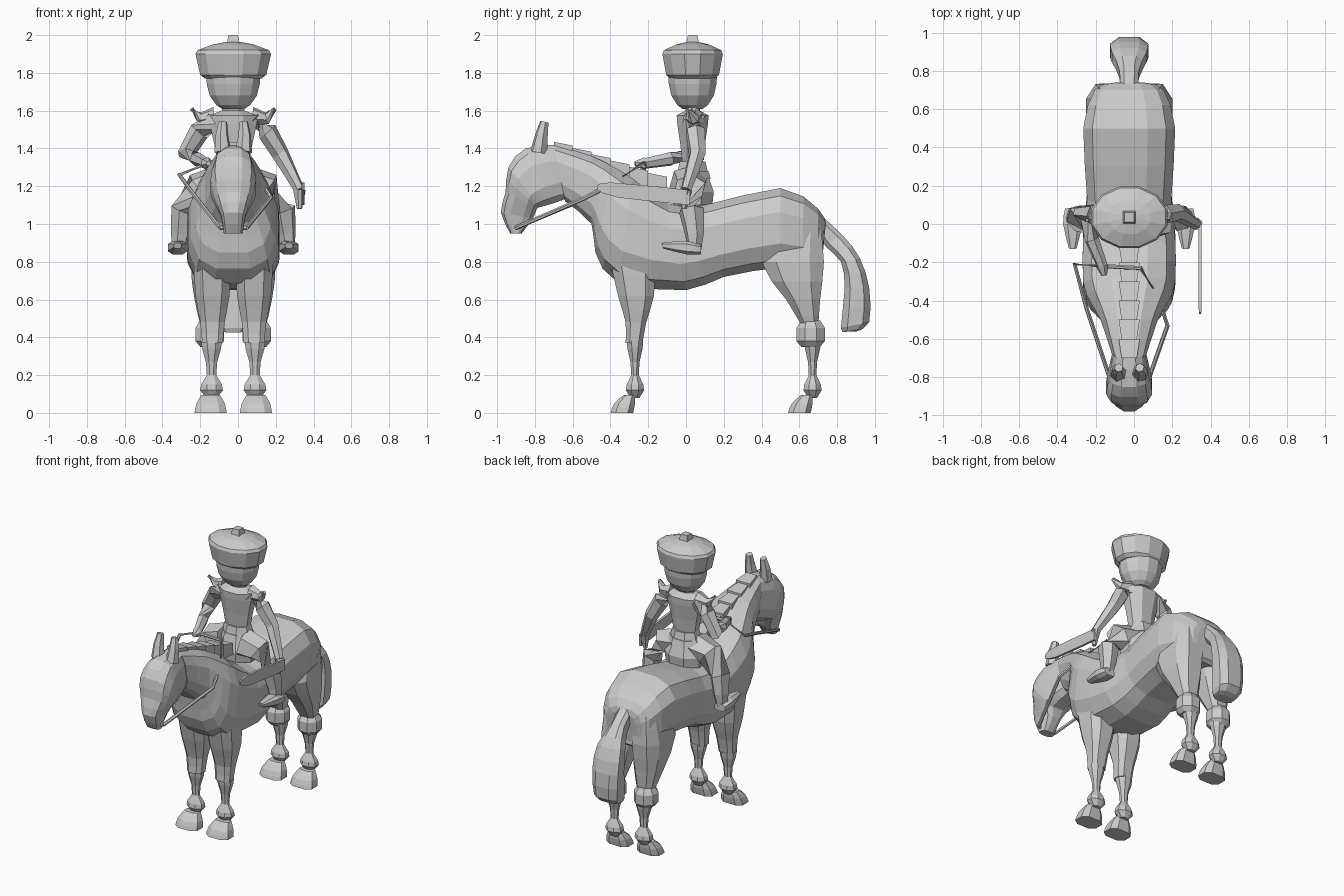
import bpy, bmesh
from math import sin, cos, pi, copysign
from mathutils import Vector

cube = bpy.data.objects.get("Cube")
if cube:
    bpy.data.objects.remove(cube, do_unlink=True)

grey = bpy.data.materials.new("plain_grey")
grey.use_nodes = True
tone = (0.6, 0.6, 0.6, 1)
grey.diffuse_color = tone
grey.node_tree.nodes["Principled BSDF"].inputs["Base Color"].default_value = tone

middle = -0.025  # centre line of horse and rider
sides_of_body = {"left": 1, "right": -1}


def at(side, out, y, z):
    """Point measured outwards from the centre line."""
    return Vector((middle + side * out, y, z))


def skin(name, rings):
    """Bridge equal rings of points into a closed solid."""
    bm = bmesh.new()
    rows = [[bm.verts.new(point) for point in ring] for ring in rings]
    for lower, upper in zip(rows, rows[1:]):
        for i in range(len(lower)):
            bm.faces.new((lower[i - 1], lower[i], upper[i], upper[i - 1]))
    bm.faces.new(rows[0])
    bm.faces.new(rows[-1])
    bmesh.ops.recalc_face_normals(bm, faces=bm.faces)
    mesh = bpy.data.meshes.new(name)
    bm.to_mesh(mesh)
    bm.free()
    mesh.materials.append(grey)
    obj = bpy.data.objects.new(name, mesh)
    bpy.context.collection.objects.link(obj)


def oval(centre, across, along, count, power=1):
    """Ring reaching two half axes; a power below one makes it boxier."""
    def soften(value):
        return copysign(abs(value / cos(pi / count)) ** power, value)
    angles = [2 * pi * (i + 0.5) / count for i in range(count)]
    return [centre + across * soften(cos(a)) + along * soften(sin(a)) for a in angles]


def refine(sections):
    """Add one section on the smooth curve between each pair."""
    rows = [Vector(section) for section in sections]
    padded = [rows[0], *rows, rows[-1]]
    result = []
    for before, start, end, after in zip(padded, padded[1:], padded[2:], padded[3:]):
        result += [start, (9 * (start + end) - before - after) / 16]
    return result + [rows[-1]]


def loft(name, sections, side=1, out=0, count=12):
    """Sections give y and z of both profile edges, then the half width."""
    rings = []
    for y_first, z_first, y_second, z_second, width in refine(sections):
        first, second = at(side, out, y_first, z_first), at(side, out, y_second, z_second)
        rings.append(oval((first + second) / 2, (first - second) / 2,
                          Vector((width, 0, 0)), count, 0.7))
    skin(name, rings)


def column(name, sections, side, out):
    """Level sections give height, front y, back y and half width."""
    loft(name, [(front, z, back, z, width) for z, front, back, width in sections],
         side, out, count=8)


def spindle(name, foot, profile, depth=0.8, count=8):
    """Turned shape above a foot point from heights and radii, flattened in y."""
    skin(name, [oval(foot + Vector((0, 0, z)), Vector((radius, 0, 0)),
                     Vector((0, radius * depth, 0)), count) for z, radius in profile])


def limb(name, path, start, end, count=6):
    """Tapering tube along a path."""
    rings = []
    for i, point in enumerate(path):
        heading = path[min(i + 1, len(path) - 1)] - path[max(i - 1, 0)]
        across = heading.orthogonal().normalized()
        along = heading.normalized().cross(across)
        radius = start + (end - start) * i / (len(path) - 1)
        rings.append(oval(point, across * radius, along * radius, count))
    skin(name, rings)


# Horse trunk and neck, rump to poll
loft("horse_body", [
    (.74, 1, .72, .8, .1), (.7, 1.08, .7, .76, .18), (.5, 1.19, .5, .77, .24),
    (.1, 1.1, .2, .72, .22), (-.1, 1.11, 0, .65, .24), (-.28, 1.24, -.36, .69, .24),
    (-.38, 1.3, -.48, .85, .2), (-.5, 1.36, -.5, 1, .15), (-.7, 1.42, -.64, 1.12, .09)])

# Horse head, poll to muzzle
loft("horse_head", [
    (-.68, 1.42, -.62, 1.14, .08), (-.85, 1.4, -.7, 1.11, .105), (-.94, 1.3, -.77, 1.09, .12),
    (-.955, 1.17, -.79, 1.08, .1), (-.98, 1.06, -.81, 1.03, .065), (-.93, .95, -.87, .95, .05)])

# Tail
loft("tail", [
    (.62, 1.13, .66, 1, .05), (.82, .95, .74, .88, .05), (.92, .82, .82, .8, .09),
    (.97, .66, .84, .66, .1), (.97, .48, .82, .45, .09), (.9, .43, .84, .43, .06)], count=8)

# Mane tufts stepping down the crest
for i in range(6):
    y, z = i * .1 - .7, 1.435 - i * .033
    loft(f"mane_tuft_{i}", [(y, z, y, z - .1, .04), (y + .1, z - .02, y + .1, z - .1, .055)],
         count=4)

for word, side in sides_of_body.items():
    # Ears
    limb(f"ear_{word}", [at(side, .055, -.78, 1.38), at(side, .06, -.765, 1.47),
                         at(side, .055, -.75, 1.54)], .04, .02)

    # Upper legs and the hock joint
    column(f"front_leg_{word}", [
        (.8, -.4, -.16, .1), (.62, -.36, -.17, .09), (.48, -.32, -.21, .065),
        (.37, -.32, -.23, .055)], side, .11)
    column(f"hind_leg_{word}", [
        (1, .5, .71, .07), (.8, .4, .73, .105), (.6, .53, .71, .085), (.45, .62, .7, .05)],
        side, .12)
    spindle(f"hock_{word}", at(side, .125, .66, .35),
            [(0, .05), (.03, .075), (.1, .075), (.14, .05)], depth=1)

    # Lower legs with fetlocks and hooves, alike front and back
    for place, y in (("front", -.27), ("hind", .67)):
        spindle(f"{place}_lower_leg_{word}", at(side, .115, y, 0),
                [(.38, .055), (.34, .05), (.27, .03), (.2, .025), (.15, .055),
                 (.12, .06), (.08, .03)])
        column(f"{place}_hoof_{word}", [
            (.095, y - .06, y, .05), (.05, y - .11, y, .075), (0, y - .13, y - .01, .085)],
            side, .12)

    # Rider leg and foot
    limb(f"rider_leg_{word}", [
        at(side, .07, .01, 1.21), at(side, .18, .02, 1.19), at(side, .265, .03, 1.07),
        at(side, .28, .045, .95), at(side, .29, .045, .85)], .09, .03)
    loft(f"rider_foot_{word}", [
        (.08, .89, .08, .84, .04), (0, .91, 0, .84, .05), (-.13, .9, -.12, .87, .02)],
        side, .295, count=8)

    # Pointed shoulder guard
    limb(f"shoulder_guard_{word}", [
        at(side, .1, .04, 1.57), at(side, .18, .04, 1.56), at(side, .22, .02, 1.61)], .045, .01)

# Rider torso, skirt, head, cap and knob, all turned about the seat
seat = at(1, 0, .035, 0)
spindle("rider_torso", seat, [
    (1.3, .08), (1.42, .1), (1.53, .125), (1.575, .13), (1.6, .06), (1.65, .05)], .65)
spindle("skirt", seat, [(1.1, .13), (1.17, .14), (1.24, .11), (1.33, .085)])
spindle("belt", seat, [(1.24, .12), (1.28, .105)])
spindle("rider_head", seat, [
    (1.61, .06), (1.63, .09), (1.68, .125), (1.74, .14), (1.8, .145)], .9, 12)
spindle("cap", seat, [
    (1.77, .15), (1.79, .175), (1.9, .2), (1.92, .19), (1.95, .11), (1.965, .03)], count=12)
spindle("cap_knob", seat, [(1.95, .035), (2, .025)], 1, 4)

# Arms share their upper half; one holds the reins, the other hangs
rein_hand = at(-1, .14, -.22, 1.32)
crop_hand = at(1, .35, 0, 1.18)
for word, hand, fingers in (("right", rein_hand, (.01, -.05, 0)),
                            ("left", crop_hand, (0, -.01, -.1))):
    side = sides_of_body[word]
    elbow = at(side, .25, .06, 1.37)
    limb(f"{word}_arm", [at(side, .1, .04, 1.55), at(side, .18, .05, 1.49),
                         elbow, elbow.lerp(hand, .5), hand], .055, .025)
    limb(f"{word}_hand", [hand, hand + Vector(fingers) / 2, hand + Vector(fingers)], .03, .012)

# Thin flat crop pointing forwards
loft("riding_crop", [(.02, 1.18, .02, 1.1, .008), (-.4, 1.22, -.36, 1.14, .008),
                     (-.47, 1.2, -.47, 1.18, .005)], out=.37, count=4)

# Reins from the bit to the hand
rein = .01
bit_ends = {word: at(side, .07, -.9, .98) for word, side in sides_of_body.items()}
limb("bit", list(bit_ends.values()), rein, rein)
limb("right_rein", [bit_ends["right"], at(-1, .22, -.45, 1.17), at(-1, .285, -.21, 1.26),
                    rein_hand], rein, rein)
limb("left_rein", [bit_ends["left"], at(1, .2, -.53, 1.14), at(1, .15, -.38, 1.22),
                   at(1, .06, -.23, 1.32), rein_hand], rein, rein)
